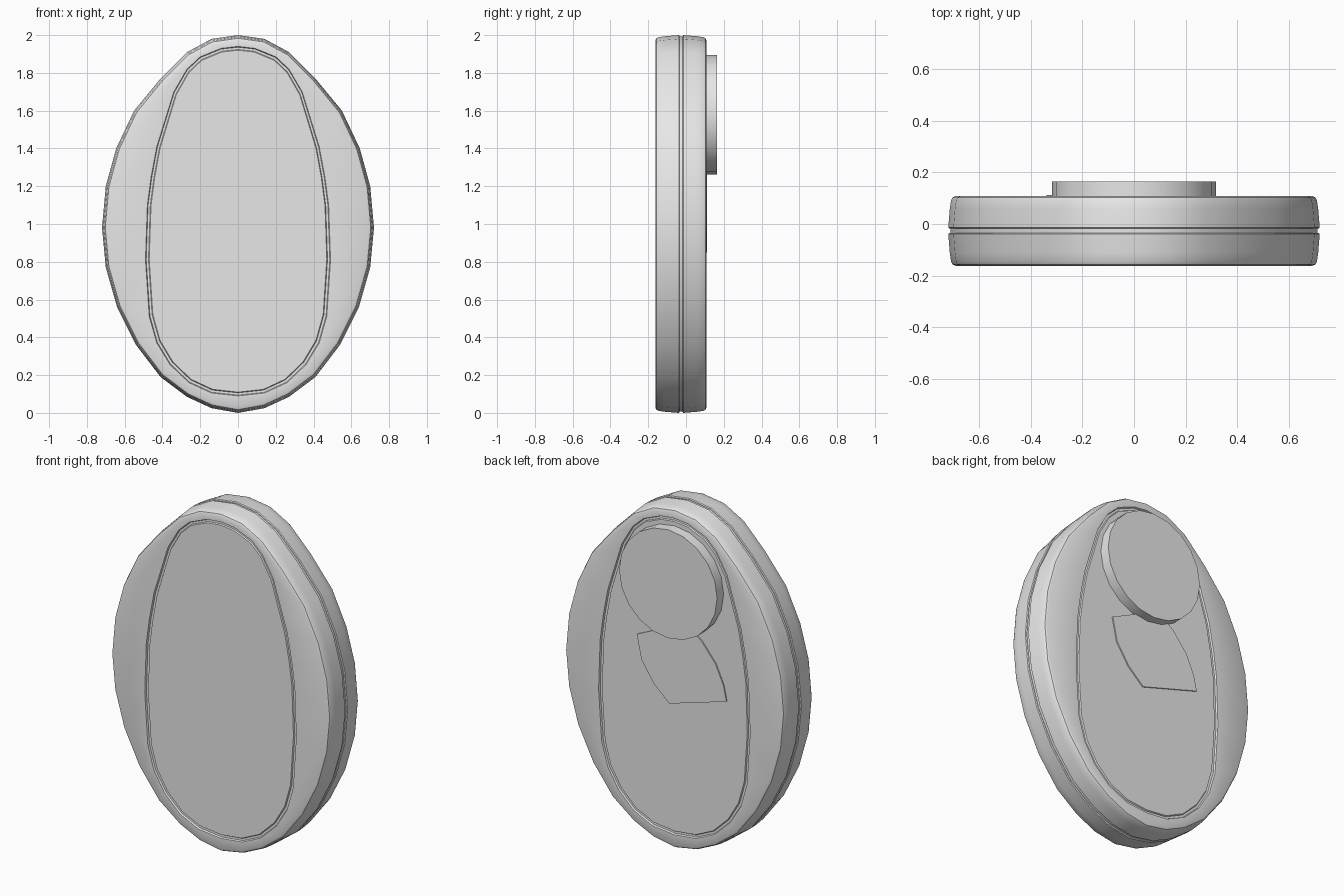
import bpy
import bmesh
import math
from mathutils import Matrix

cube = bpy.data.objects.get("Cube")
if cube:
    bpy.data.objects.remove(cube, do_unlink=True)

grey = bpy.data.materials.new("light_grey")
grey.use_nodes = True
grey.diffuse_color = (0.8, 0.8, 0.8, 1)
grey.node_tree.nodes["Principled BSDF"].inputs["Base Color"].default_value = (0.8, 0.8, 0.8, 1)

# Half outlines (x, z), from top to bottom
RIM = [(0, 2), (.14, 1.98), (.27, 1.91), (.41, 1.77), (.55, 1.6),
       (.645, 1.4), (.70, 1.2), (.72, .98), (.70, .77), (.64, .56),
       (.54, .36), (.41, .19), (.27, .085), (.14, .025), (0, 0)]
EGG = [(0, 1.94), (.09, 1.93), (.2, 1.885), (.27, 1.82), (.34, 1.7),
       (.43, 1.41), (.46, 1.25), (.48, 1.1), (.49, .81), (.47, .51),
       (.43, .37), (.36, .255), (.26, .16), (.14, .105), (0, .09)]


def outline(half, inset):
    """Mirror a half outline and shrink it evenly towards its middle."""
    full = half + [(-x, z) for x, z in half[-2:0:-1]]
    width = max(x for x, z in half)
    top, bottom = half[0][1], half[-1][1]
    mid, height = (top + bottom) / 2, (top - bottom) / 2
    return [(x * (1 - inset / width), mid + (z - mid) * (1 - inset / height))
            for x, z in full]


def finish(name, bm):
    bmesh.ops.recalc_face_normals(bm, faces=bm.faces)
    mesh = bpy.data.meshes.new(name)
    bm.to_mesh(mesh)
    bm.free()
    mesh.materials.append(grey)
    obj = bpy.data.objects.new(name, mesh)
    bpy.context.collection.objects.link(obj)
    bpy.ops.object.select_all(action="DESELECT")
    obj.select_set(True)
    bpy.context.view_layer.objects.active = obj
    bpy.ops.object.shade_smooth_by_angle(angle=math.radians(32))
    return obj


def loft(name, sections):
    """Join a stack of outlines given as (half outline, inset, y)."""
    bm = bmesh.new()
    rings = [[bm.verts.new((x, y, z)) for x, z in outline(half, inset)]
             for half, inset, y in sections]
    count = len(rings[0])
    for a, b in zip(rings, rings[1:]):
        for i in range(count):
            j = (i + 1) % count
            bm.faces.new((a[i], a[j], b[j], b[i]))
    bm.faces.new(rings[0])
    bm.faces.new(rings[-1])
    return finish(name, bm)


def shell(name, seam, face):
    """Half of the case: rounded wall, flat rim and grooved egg panel."""
    out = 1 if face > seam else -1
    loft(name, [
        (RIM, .005, seam), (RIM, 0, seam + out * .004),
        (RIM, .006, face - out * .05), (RIM, .011, face - out * .016),
        (RIM, .017, face - out * .005), (RIM, .028, face),
        (EGG, 0, face), (EGG, .004, face - out * .01),
        (EGG, .016, face - out * .01), (EGG, .02, face - out * .003)])


# Case halves and the seam between them
shell("front_shell", -.034, -.162)
shell("back_shell", -.018, .108)
loft("seam_band", [(RIM, .008, -.04), (RIM, .008, -.012)])

# Round disc on the back
bm = bmesh.new()
bmesh.ops.create_cone(bm, cap_ends=True, segments=20, radius1=.317, radius2=.317,
                      depth=.066,
                      matrix=Matrix.Translation((0, .132, 1.578))
                      @ Matrix.Rotation(math.pi / 2, 4, "X"))
finish("back_disc", bm)

# Thin tilted plate emerging below the disc
bm = bmesh.new()
plate = [(.24, 1.2), (.21, 1.06), (.13, .94), (.03, .85), (-.34, .96),
         (-.32, 1.05), (-.27, 1.16), (-.18, 1.27), (-.08, 1.35)]
base = bm.faces.new([bm.verts.new((x, .1, z)) for x, z in plate])
ext = bmesh.ops.extrude_face_region(bm, geom=[base])
bmesh.ops.translate(bm, vec=(0, .012, 0),
                    verts=[v for v in ext["geom"] if isinstance(v, bmesh.types.BMVert)])
finish("back_plate", bm)
